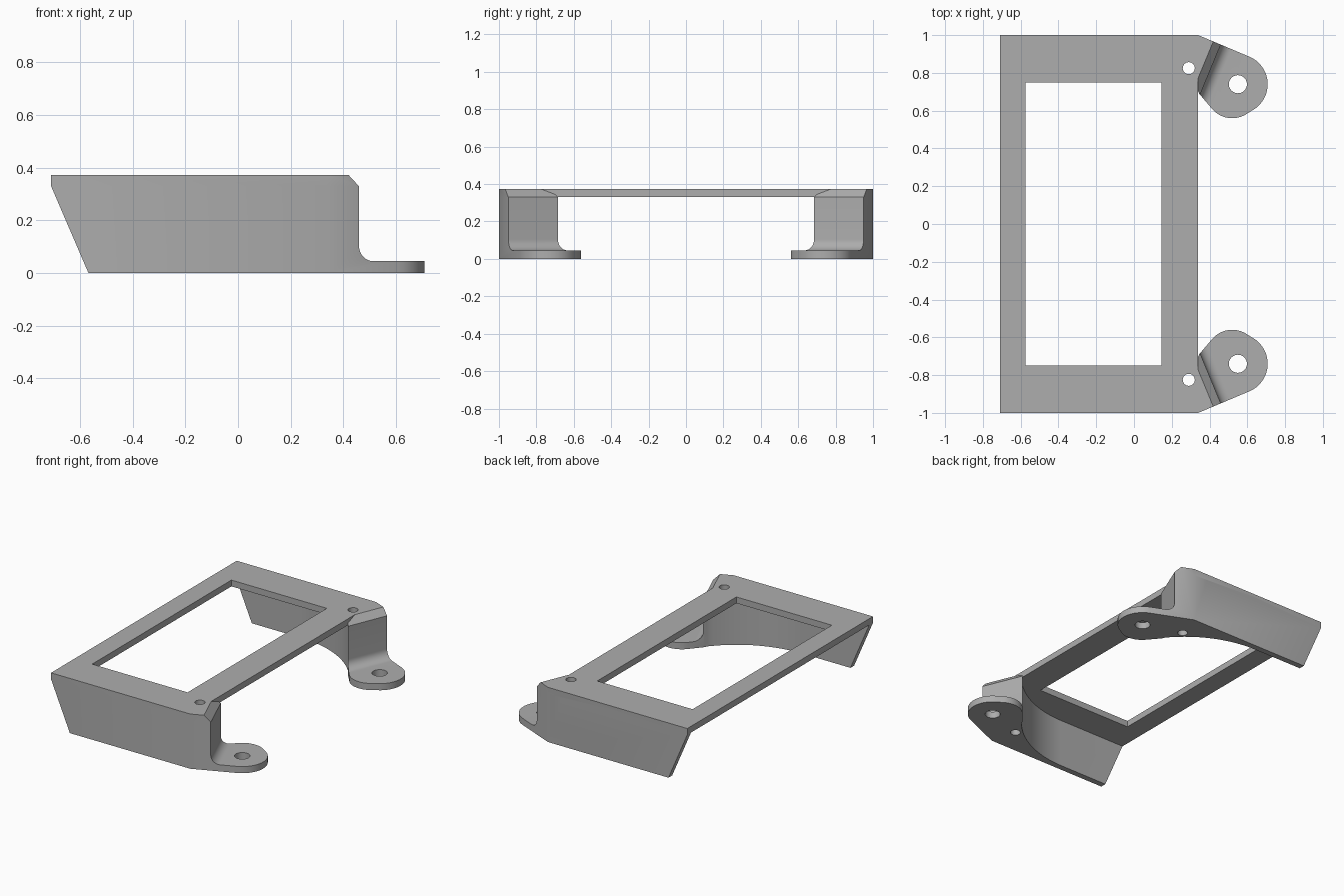
import bpy, bmesh, math
from mathutils import Vector

old = bpy.data.objects.get("Cube")
if old:
    bpy.data.objects.remove(old, do_unlink=True)

grey = bpy.data.materials.new("plain_grey")
grey.use_nodes = True
colour = (0.42, 0.42, 0.42, 1)
grey.diffuse_color = colour
grey.node_tree.nodes["Principled BSDF"].inputs["Base Color"].default_value = colour

TOP, UNDER, TAB = 0.373, 0.33, 0.045


def prism(name, points, extrude):
    """Solid made by sweeping a closed outline along a vector."""
    bm = bmesh.new()
    face = bm.faces.new([bm.verts.new(p) for p in points])
    swept = bmesh.ops.extrude_face_region(bm, geom=[face])
    verts = [g for g in swept["geom"] if isinstance(g, bmesh.types.BMVert)]
    bmesh.ops.translate(bm, vec=Vector(extrude), verts=verts)
    bmesh.ops.recalc_face_normals(bm, faces=bm.faces)
    mesh = bpy.data.meshes.new(name)
    bm.to_mesh(mesh)
    bm.free()
    mesh.materials.append(grey)
    obj = bpy.data.objects.new(name, mesh)
    bpy.context.collection.objects.link(obj)
    return obj


def arc(cx, cy, r, start, end, n=16):
    angles = [math.radians(start + (end - start) * i / n) for i in range(n + 1)]
    return [(cx + r * math.cos(a), cy + r * math.sin(a)) for a in angles]


def box(name, x0, x1, y0, y1, z0, z1):
    outline = [(x0, y0, z0), (x1, y0, z0), (x1, y1, z0), (x0, y1, z0)]
    return prism(name, outline, (0, 0, z1 - z0))


def combine(target, other, operation):
    mod = target.modifiers.new(operation, "BOOLEAN")
    mod.operation, mod.solver, mod.object = operation, "EXACT", other
    bpy.context.view_layer.objects.active = target
    bpy.ops.object.modifier_apply(modifier=mod.name)
    bpy.data.objects.remove(other, do_unlink=True)


def drill(target, x, y, r):
    ring = [(px, py, -0.1) for px, py in arc(x, y, r, 0, 345, 23)]
    combine(target, prism("hole_cutter", ring, (0, 0, 0.7)), "DIFFERENCE")


# Top frame with a rectangular window
frame = box("mounting_frame", -0.71, 0.34, -1, 1, UNDER, TOP)
combine(frame, box("window_cutter", -0.575, 0.145, -0.75, 0.75, 0, 1), "DIFFERENCE")

# Plan of one side: thin wall, curved thickening, rounded tab
plan = [(-0.71, 0.96), (-0.71, 1), (0.34, 1)]
plan += arc(0.55, 0.74, 0.158, 67.5, -60)
plan += arc(0.52, 0.70, 0.14, -55, -140)
plan += [(0.345, 0.69)]
plan += arc(-0.2, 0.26, 0.7, 40, 90, 20)

# Cut above the tab: chamfered top, upright face, fillet at the foot
normal = math.radians(-22.5)
foot = 0.061
profile = [(foot - 0.043, 0.6), (foot - 0.043, TOP), (foot, UNDER)]
profile += arc(foot + 0.06, TAB + 0.06, 0.06, 180, 270, 10)
profile += [(1, TAB), (1, 0.6)]

for side, label in ((1, "back"), (-1, "front")):
    wall = prism(label + "_side_bracket", [(x, side * y, 0) for x, y in plan], (0, 0, TOP))
    n = Vector((math.cos(normal), side * math.sin(normal), 0))
    along = Vector((-n.y, n.x, 0))
    shape = [n * u + Vector((0, 0, z)) - along * 2 for u, z in profile]
    combine(wall, prism("tab_cutter", shape, along * 4), "DIFFERENCE")

    # Raked far end of the wall
    rake = [(-0.71, -2, UNDER), (-0.568, -2, 0), (-0.568, -2, -0.2), (-0.9, -2, -0.2), (-0.9, -2, UNDER)]
    combine(wall, prism("rake_cutter", rake, (0, 4, 0)), "DIFFERENCE")
    combine(frame, wall, "UNION")

# Screw holes
for side in (1, -1):
    drill(frame, 0.29, side * 0.825, 0.032)
    drill(frame, 0.55, side * 0.74, 0.048)

# Smooth curved faces, crisp edges
bpy.ops.object.select_all(action="DESELECT")
frame.select_set(True)
bpy.context.view_layer.objects.active = frame
bpy.ops.object.shade_smooth_by_angle(angle=math.radians(25))
